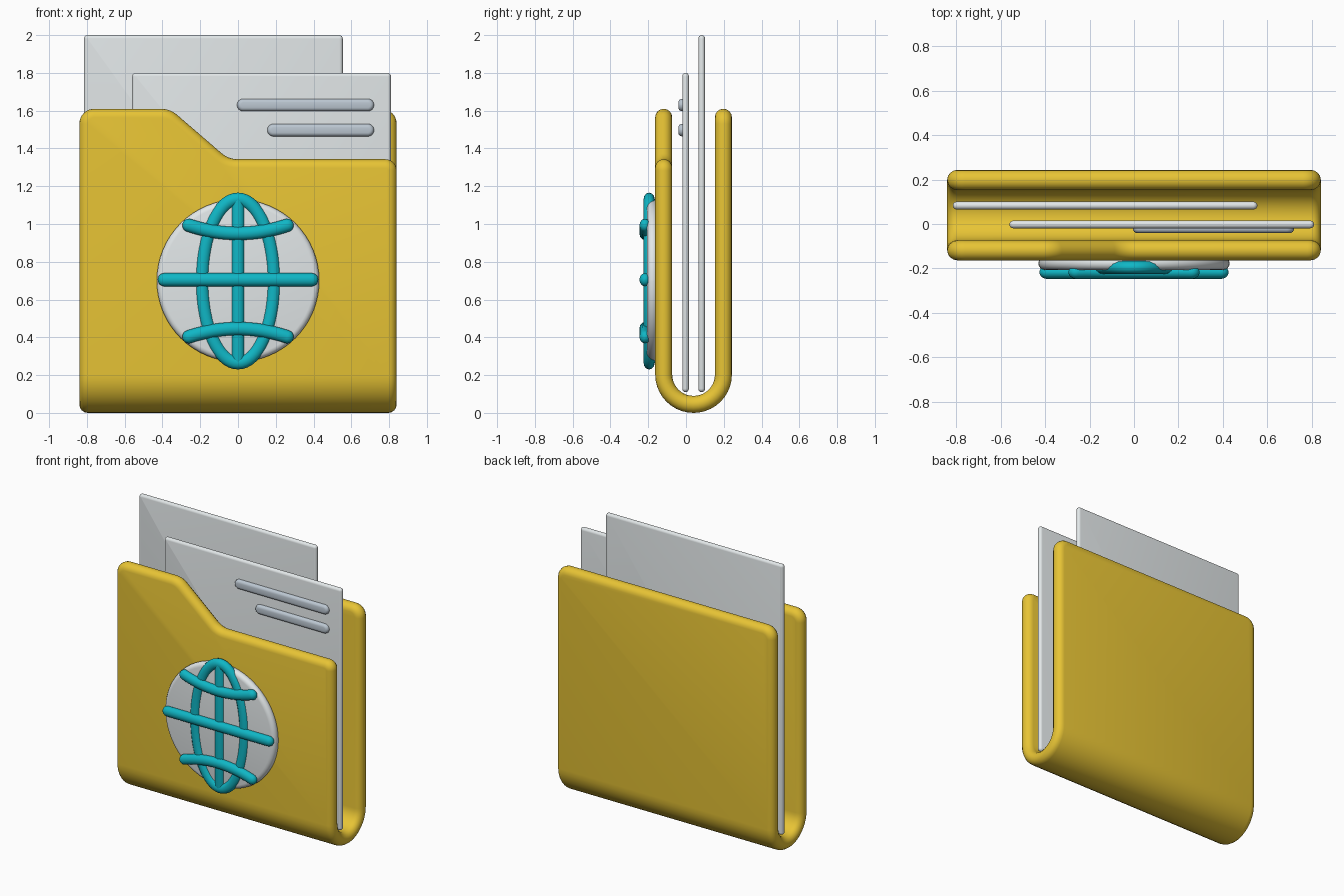
import bpy, bmesh, math
from mathutils import Vector

if "Cube" in bpy.data.objects:
    bpy.data.objects.remove(bpy.data.objects["Cube"])


def material(name, rgb):
    m = bpy.data.materials.new(name)
    m.diffuse_color = (*rgb, 1)
    m.use_nodes = True
    m.node_tree.nodes["Principled BSDF"].inputs["Base Color"].default_value = m.diffuse_color
    return m


YELLOW = material("yellow", (0.80, 0.55, 0.035))
TEAL = material("teal", (0.005, 0.47, 0.56))
PAPER = material("paper", (0.76, 0.80, 0.81))
INK = material("ink", (0.50, 0.57, 0.64))


def smooth(ob):
    bpy.ops.object.select_all(action='DESELECT')
    ob.select_set(True)
    bpy.context.view_layer.objects.active = ob
    bpy.ops.object.shade_smooth_by_angle(angle=math.radians(40))


def fillet(pts, radii, seg):
    """Counter-clockwise outline with rounded corners, as (point, outward normal)."""
    out = []
    for i, p in enumerate(pts):
        p = Vector(p)
        a = (p - Vector(pts[i - 1])).normalized()
        b = (Vector(pts[(i + 1) % len(pts)]) - p).normalized()
        turn = math.atan2(a.x * b.y - a.y * b.x, a.dot(b))
        sign = 1 if turn > 0 else -1
        rad = radii[i]
        start = p - a * rad * math.tan(abs(turn) / 2)
        n0 = Vector((a.y, -a.x))
        centre = start - n0 * rad * sign
        for k in range(seg + 1):
            t = turn * k / seg
            n = Vector((n0.x * math.cos(t) - n0.y * math.sin(t),
                        n0.x * math.sin(t) + n0.y * math.cos(t)))
            out.append((centre + n * rad * sign, n))
    return out


def plate(name, pts, radii, half, place, mat, seg=8, cuts=()):
    """Flat plate with a fully rounded rim, moved into 3D by place(x, s, n)."""
    outline = fillet(pts, radii, seg)
    bm = bmesh.new()
    rings = []
    steps = 8
    for k in range(steps + 1):
        a = -math.pi / 2 + math.pi * k / steps
        inset, n = half * (1 - math.cos(a)), half * math.sin(a)
        rings.append([bm.verts.new((*(p - d * inset), n)) for p, d in outline])
    for lo, hi in zip(rings, rings[1:]):
        for i in range(len(lo)):
            bm.faces.new((lo[i - 1], lo[i], hi[i], hi[i - 1]))
    bm.faces.new(rings[0][::-1])
    bm.faces.new(rings[-1])
    bmesh.ops.remove_doubles(bm, verts=bm.verts[:], dist=1e-5)
    for s in cuts:
        bmesh.ops.bisect_plane(bm, geom=bm.verts[:] + bm.edges[:] + bm.faces[:],
                               plane_co=(0, s, 0), plane_no=(0, 1, 0), dist=1e-5)
    for v in bm.verts:
        v.co = place(*v.co)
    bmesh.ops.recalc_face_normals(bm, faces=bm.faces[:])
    me = bpy.data.meshes.new(name)
    bm.to_mesh(me)
    bm.free()
    ob = bpy.data.objects.new(name, me)
    bpy.context.collection.objects.link(ob)
    me.materials.append(mat)
    smooth(ob)


def flat(y):
    return lambda x, s, n: Vector((x, y - n, s))


def box(x0, x1, z0, z1):
    return [(x0, z0), (x1, z0), (x1, z1), (x0, z1)]


# Folder: one sheet folded into a U
HALF, R, CY = 0.045, 0.158, 0.04
ZC = R + HALF
ARC = math.pi * R


def fold(x, s, n):
    if s >= 0:
        return Vector((x, CY - R - n, ZC + s))
    if s <= -ARC:
        return Vector((x, CY + R + n, ZC - ARC - s))
    a = -s / R
    return Vector((x, CY - (R + n) * math.cos(a), ZC - (R + n) * math.sin(a)))


top, low, back = 1.61 - ZC, 1.343 - ZC, -ARC - (1.61 - ZC)
plate("folder",
      [(-0.84, back), (0.84, back), (0.84, low), (-0.05, low), (-0.36, top), (-0.84, top)],
      [0.08, 0.08, 0.06, 0.13, 0.13, 0.08], HALF, fold, YELLOW,
      cuts=[-ARC * k / 20 for k in range(21)])

# Papers and their text lines
plate("back_paper", box(-0.815, 0.555, 0.11, 2.0), [0.019] * 4, 0.0175, flat(0.083), PAPER, 4)
plate("front_paper", box(-0.56, 0.81, 0.11, 1.8), [0.019] * 4, 0.0175, flat(-0.002), PAPER, 4)
for name, x0, z in (("long_line", -0.005, 1.63), ("short_line", 0.155, 1.497)):
    plate(name, box(x0, 0.72, z - 0.033, z + 0.033), [0.0329] * 4, 0.02, flat(-0.021), INK)

# Globe badge disc
plate("globe_disc", box(-0.43, 0.43, 0.27, 1.13), [0.4299] * 4, 0.03, flat(-0.177), PAPER, 16)


def tube(name, pts, y, closed=False, r=0.035):
    """Round rod through (x, z) points, with domed ends when open."""
    path = [(Vector((x, 0, z)), 1.0) for x, z in pts]
    if not closed:
        d0 = (path[0][0] - path[1][0]).normalized()
        d1 = (path[-1][0] - path[-2][0]).normalized()
        dome = [(math.sin(a), max(math.cos(a), 0.02))
                for a in (math.pi / 2 * k / 6 for k in range(1, 7))]
        p0, p1 = path[0][0], path[-1][0]
        path = ([(p0 + d0 * r * h, w) for h, w in reversed(dome)] + path
                + [(p1 + d1 * r * h, w) for h, w in dome])
    cu = bpy.data.curves.new(name, 'CURVE')
    cu.dimensions = '3D'
    cu.bevel_depth, cu.bevel_resolution, cu.use_fill_caps = r, 4, True
    sp = cu.splines.new('POLY')
    sp.points.add(len(path) - 1)
    for q, (p, w) in zip(sp.points, path):
        q.co, q.radius = (*p, 1), w
    sp.use_cyclic_u = closed
    cu.materials.append(TEAL)
    ob = bpy.data.objects.new(name, cu)
    ob.location.y, ob.scale.y = y, 0.85
    bpy.context.collection.objects.link(ob)
    bpy.ops.object.select_all(action='DESELECT')
    ob.select_set(True)
    bpy.context.view_layer.objects.active = ob
    bpy.ops.object.convert(target='MESH')
    smooth(bpy.context.object)


# Globe grid lines
ZG = 0.698
tube("meridian_loop", [(0.19 * math.cos(t), ZG + 0.433 * math.sin(t))
                       for t in (2 * math.pi * k / 64 for k in range(64))], -0.195, True)
tube("meridian_bar", [(0, 0.28), (0, 1.12)], -0.195)
tube("equator", [(-0.39, 0.705), (0.39, 0.705)], -0.217)
for name, side in (("upper_parallel", 1), ("lower_parallel", -1)):
    tube(name, [(x, ZG + side * (0.252 + 0.043 * (x / 0.26) ** 2))
                for x in (-0.26 + 0.52 * k / 16 for k in range(17))], -0.217)
